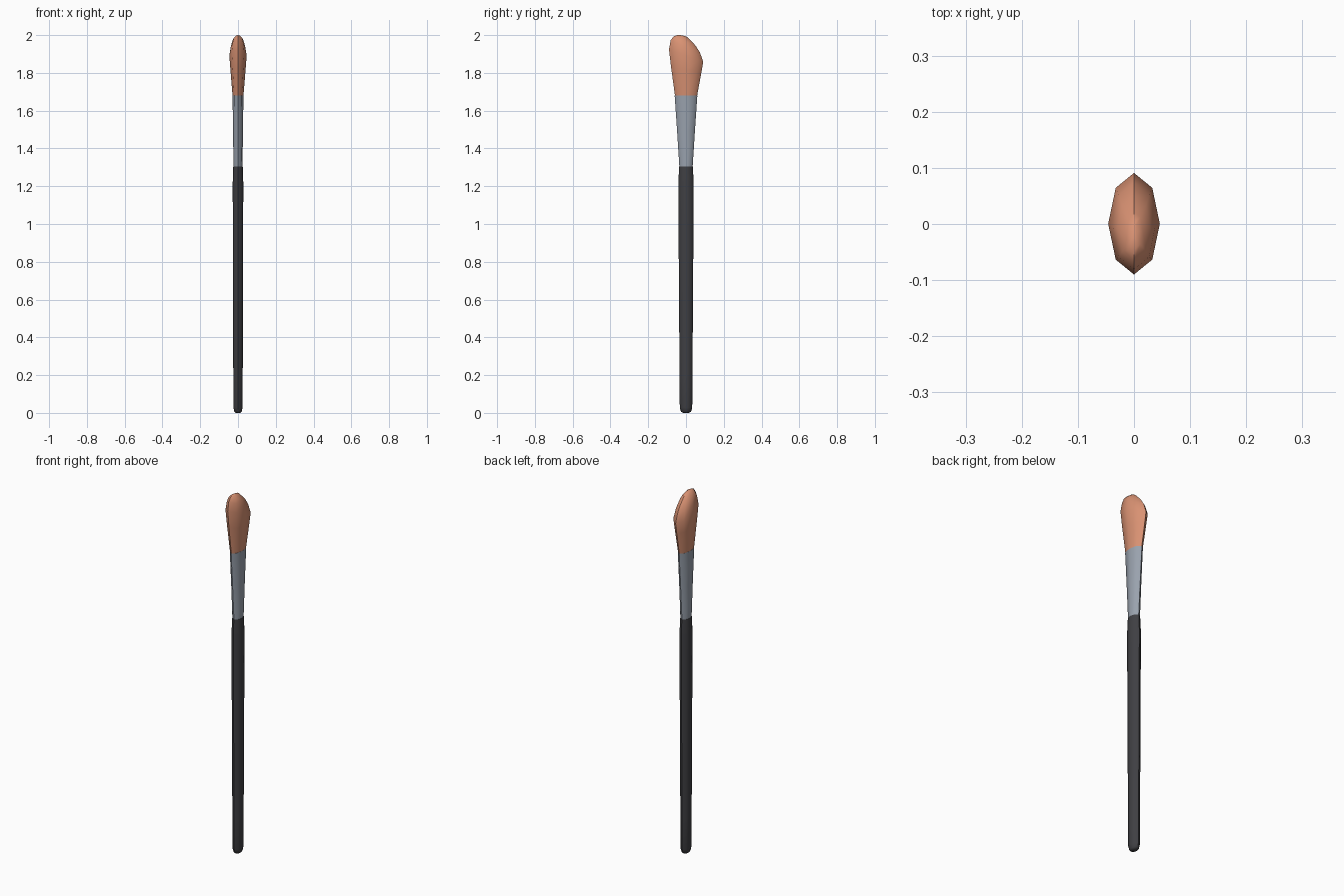
import bpy, bmesh, math

if "Cube" in bpy.data.objects:
    bpy.data.objects.remove(bpy.data.objects["Cube"])

SIDES = 8


def material(name, rgb):
    m = bpy.data.materials.new(name)
    m.diffuse_color = (*rgb, 1)
    m.use_nodes = True
    m.node_tree.nodes["Principled BSDF"].inputs["Base Color"].default_value = m.diffuse_color
    return m


def loft(name, rings, mat, angle):
    """Loft oval rings; each is (rx, y_front, z_front, y_back, z_back)."""
    bm = bmesh.new()
    loops = []
    for rx, y0, z0, y1, z1 in rings:
        loop = []
        for i in range(SIDES):
            a = 2 * math.pi * i / SIDES
            t = (1 + math.sin(a)) / 2
            loop.append(bm.verts.new((rx * math.cos(a), y0 + (y1 - y0) * t, z0 + (z1 - z0) * t)))
        loops.append(loop)
    for lo, hi in zip(loops, loops[1:]):
        for i in range(SIDES):
            j = (i + 1) % SIDES
            bm.faces.new((lo[i], lo[j], hi[j], hi[i]))
    bm.faces.new(loops[0][::-1])
    bm.faces.new(loops[-1])
    mesh = bpy.data.meshes.new(name)
    bm.to_mesh(mesh)
    bm.free()
    ob = bpy.data.objects.new(name, mesh)
    bpy.context.collection.objects.link(ob)
    mesh.materials.append(mat)
    bpy.ops.object.select_all(action='DESELECT')
    ob.select_set(True)
    bpy.context.view_layer.objects.active = ob
    bpy.ops.object.shade_smooth_by_angle(angle=math.radians(angle))
    return ob


def level(rx, ry, z):
    return (rx, -ry, z, ry, z)


black = material("handle black", (0.05, 0.05, 0.056))
steel = material("ferrule grey", (0.32, 0.36, 0.42))
tan = material("bristle tan", (0.69, 0.285, 0.17))

# handle with rounded foot and slight swelling near the top
loft("handle", [level(0.012, 0.016, 0.0), level(0.020, 0.027, 0.007),
                level(0.024, 0.033, 0.028), level(0.025, 0.034, 0.20),
                level(0.027, 0.038, 0.72), level(0.028, 0.040, 1.22),
                level(0.027, 0.039, 1.25), level(0.025, 0.036, 1.305)], black, 50)

# metal ferrule, flaring into a flat oval
loft("ferrule", [level(0.024, 0.035, 1.30), level(0.026, 0.047, 1.49),
                 level(0.029, 0.060, 1.68)], steel, 50)

# angled bristle head
loft("bristles", [level(0.028, 0.057, 1.67),
                  (0.040, -0.079, 1.83, 0.081, 1.80),
                  (0.046, -0.090, 1.925, 0.091, 1.858),
                  (0.038, -0.081, 1.973, 0.074, 1.908),
                  (0.030, -0.066, 1.993, 0.050, 1.945),
                  (0.016, -0.046, 2.0, 0.022, 1.975),
                  (0.006, -0.030, 2.0, 0.002, 1.993)], tan, 40)
